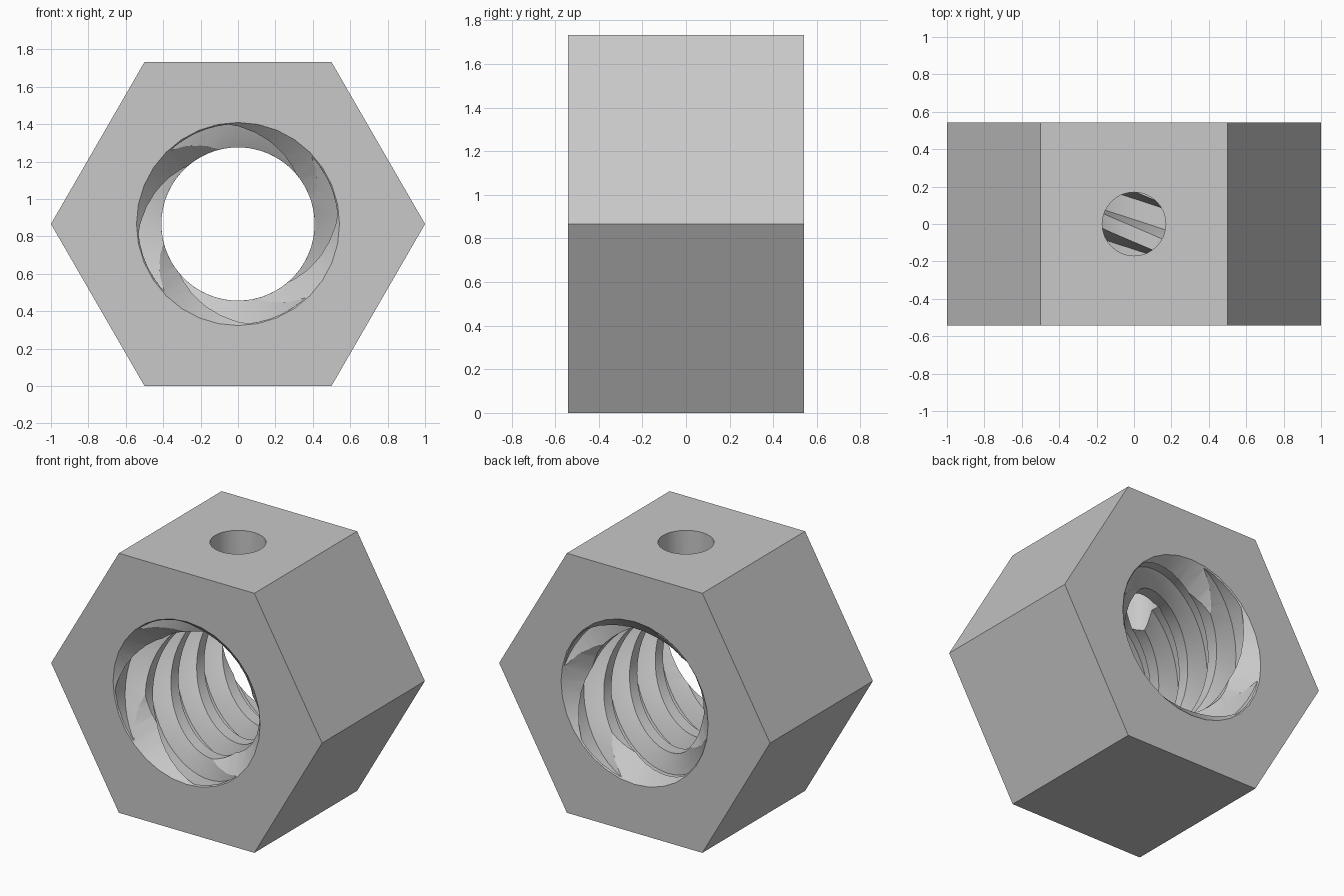
import bpy, bmesh
from math import radians, sin, cos, pi, sqrt
from mathutils import Matrix

if "Cube" in bpy.data.objects:
    bpy.data.objects.remove(bpy.data.objects["Cube"], do_unlink=True)

HALF = 0.542              # half thickness along y
MID = sqrt(3) / 2         # height of the bore axis
CREST, ROOT, MOUTH = 0.41, 0.535, 0.543
STARTS, LEAD = 4, 1.085
ALONG_Y = Matrix.Translation((0, 0, MID)) @ Matrix.Rotation(radians(90), 4, 'X')

steel = bpy.data.materials.new("plain grey")
steel.use_nodes = True
GREY = (0.58, 0.58, 0.58, 1)
steel.diffuse_color = GREY
steel.node_tree.nodes["Principled BSDF"].inputs["Base Color"].default_value = GREY


def finish(bm, name):
    bmesh.ops.recalc_face_normals(bm, faces=bm.faces)
    mesh = bpy.data.meshes.new(name)
    bm.to_mesh(mesh)
    bm.free()
    mesh.materials.append(steel)
    obj = bpy.data.objects.new(name, mesh)
    bpy.context.collection.objects.link(obj)
    return obj


def cone(name, sides, r1, r2, depth, matrix):
    bm = bmesh.new()
    bmesh.ops.create_cone(bm, cap_ends=True, segments=sides, radius1=r1,
                          radius2=r2, depth=depth, matrix=matrix)
    return finish(bm, name)


def thread_section():
    """Angle and radius of each point round one cross-section of the thread."""
    points = []
    for start in range(STARTS):
        base = start * 360 / STARTS
        points += [(base - 13.5 + 27 * i / 4, CREST) for i in range(5)]
        points += [(base + 26.5 + 37 * i / 5, ROOT) for i in range(6)]
    return points


def thread_cutter():
    bm = bmesh.new()
    steps, reach = 64, 0.65
    rings = []
    for s in range(steps + 1):
        y = -reach + 2 * reach * s / steps
        turn = -pi / 2 - 2 * pi * (y + 0.056) / LEAD
        rings.append([bm.verts.new((r * cos(radians(a) + turn), y,
                                    MID + r * sin(radians(a) + turn)))
                      for a, r in thread_section()])
    for low, high in zip(rings, rings[1:]):
        for i in range(len(low)):
            j = (i + 1) % len(low)
            bm.faces.new((low[i], low[j], high[j], high[i]))
    bm.faces.new(rings[0])
    bm.faces.new(rings[-1])
    bmesh.ops.triangulate(bm, faces=bm.faces)
    return finish(bm, "thread_cutter")


# Six-sided body with two flats level
nut = cone("hex_nut", 6, 1, 1, 2 * HALF, ALONG_Y @ Matrix.Rotation(radians(30), 4, 'Z'))
lo = min(v.co.z for v in nut.data.vertices)
if abs(lo) > 0.01:        # keep a flat, not a corner, at the bottom
    nut.data.transform(Matrix.Translation((0, 0, MID)) @ Matrix.Rotation(radians(30), 4, 'Y')
                       @ Matrix.Translation((0, 0, -MID)))

# Four-start thread, countersinks at both mouths, and the hole in the top flat
cutters = [thread_cutter()]
SPARE = 0.1
for side in (1, -1):
    depth = MOUTH - CREST + 0.06 + SPARE
    wide, narrow = MOUTH + SPARE, MOUTH + SPARE - depth
    centre = Matrix.Translation((0, side * (HALF + SPARE - depth / 2), MID))
    cutters.append(cone("countersink_cutter", 32, narrow, wide, depth,
                        centre @ Matrix.Rotation(radians(-90 * side), 4, 'X')))
cutters.append(cone("top_hole_cutter", 32, 0.17, 0.17, 1.1, Matrix.Translation((0, 0, 1.45))))

bpy.ops.object.select_all(action='DESELECT')
nut.select_set(True)
bpy.context.view_layer.objects.active = nut
for cutter in cutters:
    mod = nut.modifiers.new("cut", 'BOOLEAN')
    mod.operation, mod.solver, mod.object = 'DIFFERENCE', 'EXACT', cutter
    bpy.ops.object.modifier_apply(modifier=mod.name)
    bpy.data.objects.remove(cutter, do_unlink=True)

bpy.ops.object.shade_smooth_by_angle(angle=radians(30))
